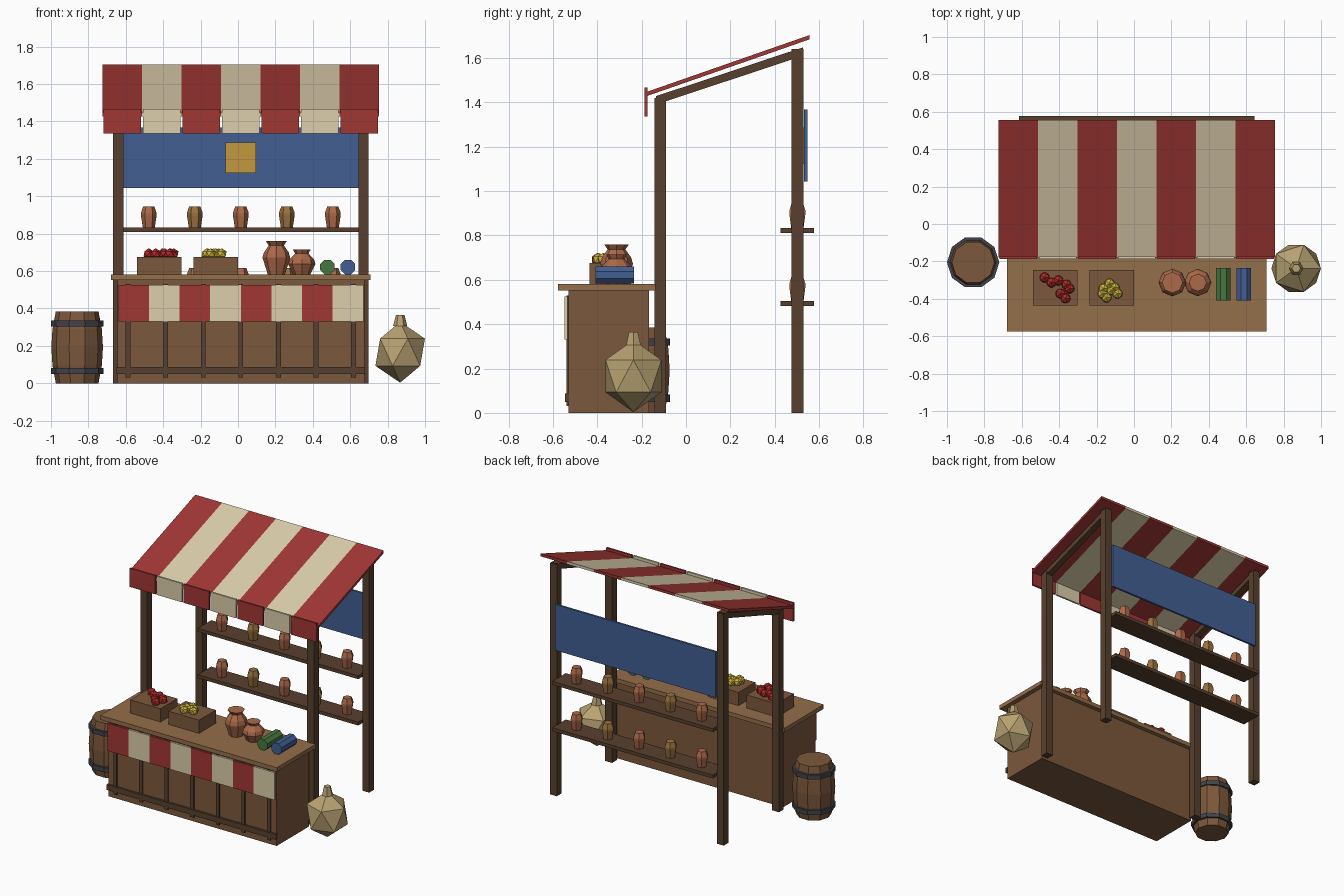
import bpy, bmesh, math
from mathutils import Matrix

if "Cube" in bpy.data.objects:
    bpy.data.objects.remove(bpy.data.objects["Cube"])

CX = 0.015  # centre line of the stall


def mat(name, r, g, b):
    m = bpy.data.materials.new(name)
    lin = [((c / 255 + 0.055) / 1.055) ** 2.4 for c in (r, g, b)]
    m.diffuse_color = (*lin, 1)
    m.use_nodes = True
    m.node_tree.nodes["Principled BSDF"].inputs["Base Color"].default_value = m.diffuse_color
    return m


RED = mat("red_cloth", 160, 55, 52)
CREAM = mat("cream_cloth", 220, 206, 172)
BLUE = mat("blue_cloth", 66, 95, 148)
GREEN = mat("green_cloth", 72, 118, 62)
GOLD = mat("gold_cloth", 196, 152, 62)
DARK = mat("dark_wood", 88, 64, 46)
WOOD = mat("wood", 124, 88, 60)
TOP = mat("counter_wood", 148, 110, 74)
CLAY = mat("clay", 172, 106, 74)
OCHRE = mat("ochre_clay", 154, 114, 64)
IRON = mat("iron", 66, 68, 76)
SACK = mat("sackcloth", 184, 162, 114)
APPLE = mat("red_fruit", 180, 42, 42)
LEMON = mat("yellow_fruit", 206, 182, 62)


def finish(name, bm, material):
    bmesh.ops.recalc_face_normals(bm, faces=bm.faces)
    me = bpy.data.meshes.new(name)
    bm.to_mesh(me)
    bm.free()
    me.materials.append(material)
    ob = bpy.data.objects.new(name, me)
    bpy.context.collection.objects.link(ob)
    return ob


def prism(name, x0, x1, profile, material):
    """Extrude a (y, z) profile from x0 to x1."""
    bm = bmesh.new()
    a = [bm.verts.new((x0, y, z)) for y, z in profile]
    b = [bm.verts.new((x1, y, z)) for y, z in profile]
    bm.faces.new(a)
    bm.faces.new(b)
    for i in range(len(a)):
        j = (i + 1) % len(a)
        bm.faces.new((a[i], a[j], b[j], b[i]))
    return finish(name, bm, material)


def box(name, x0, x1, y0, y1, z0, z1, material):
    return prism(name, x0, x1, [(y0, z0), (y1, z0), (y1, z1), (y0, z1)], material)


def lathe(name, loc, profile, sides, material):
    """Closed low-poly turned shape from (radius, z) rings."""
    bm = bmesh.new()
    rings = [[bm.verts.new((loc[0] + r * math.cos(math.tau * i / sides),
                            loc[1] + r * math.sin(math.tau * i / sides), loc[2] + z))
              for i in range(sides)] for r, z in profile]
    for a, b in zip(rings, rings[1:]):
        for i in range(sides):
            j = (i + 1) % sides
            bm.faces.new((a[i], a[j], b[j], b[i]))
    bm.faces.new(rings[0])
    bm.faces.new(rings[-1])
    return finish(name, bm, material)


def ico(name, loc, r, zscale, material):
    bm = bmesh.new()
    bmesh.ops.create_icosphere(bm, subdivisions=1, radius=r,
                               matrix=Matrix.Translation(loc) @ Matrix.Diagonal((1, 1, zscale, 1)))
    return finish(name, bm, material)


# Frame: posts and sloping rafters on both sides
for side, x in (("left", CX - 0.655), ("right", CX + 0.655)):
    h = 0.027
    box(f"front_post_{side}", x - h, x + h, -0.143, -0.09, 0, 1.42, DARK)
    box(f"back_post_{side}", x - h, x + h, 0.476, 0.53, 0, 1.64, DARK)
    prism(f"rafter_{side}", x - 0.022, x + 0.022,
          [(-0.135, 1.39), (0.528, 1.61), (0.528, 1.648), (-0.135, 1.428)], DARK)

# Striped awning with hanging valance flaps
pitch = 1.479 / 7
for i in range(7):
    x0 = -0.725 + i * pitch
    m = CREAM if i % 2 else RED
    prism(f"awning_stripe_{i}", x0, x0 + pitch,
          [(-0.18, 1.427), (0.557, 1.684), (0.557, 1.703), (-0.18, 1.446)], m)
    box(f"valance_flap_{i}", x0 + 0.006, x0 + pitch - 0.006, -0.187, -0.174, 1.335, 1.467, m)

# Back banner and its plain patch
box("back_banner", CX - 0.63, CX + 0.63, 0.533, 0.548, 1.043, 1.368, BLUE)
box("banner_patch", CX - 0.082, CX + 0.082, 0.522, 0.534, 1.123, 1.286, GOLD)

# Counter
box("counter_body", CX - 0.66, CX + 0.66, -0.53, -0.167, 0, 0.552, WOOD)
box("counter_top", CX - 0.693, CX + 0.693, -0.576, -0.137, 0.552, 0.582, TOP)
box("counter_rail", CX - 0.665, CX + 0.665, -0.545, -0.528, 0.05, 0.088, DARK)
for i in range(7):
    x = CX + (i - 3) * 0.201
    box(f"counter_slat_{i}", x - 0.013, x + 0.013, -0.539, -0.528, 0.03, 0.53, DARK)
w = 1.31 / 8
for i in range(8):
    x = CX - 0.655 + i * w
    box(f"counter_cloth_{i}", x, x + w, -0.547, -0.534, 0.33, 0.525, CREAM if i % 2 else RED)

# Back shelves with rows of small pots
for s, z in (("lower", 0.481), ("upper", 0.81)):
    box(f"{s}_shelf", CX - 0.63, CX + 0.63, 0.427, 0.578, z, z + 0.024, DARK)
    for i in range(5):
        lathe(f"{s}_pot_{i}", (CX + (i - 2) * 0.246, 0.502, z + 0.023),
              [(0.032, 0), (0.042, 0.065), (0.036, 0.092), (0.029, 0.112)][:2]
              + [(0.042, 0.078), (0.03, 0.112)], 6, OCHRE if i % 2 else CLAY)

# Fruit crates
red_spots = [(-.478, -.286), (-.441, -.313), (-.404, -.302), (-.361, -.324),
             (-.345, -.345), (-.393, -.372), (-.366, -.398)]
yellow_spots = [(-.131, -.318), (-.163, -.345), (-.104, -.34), (-.168, -.372),
                (-.088, -.372), (-.147, -.393), (-.12, -.355)]
for name, x, spots, m in (("red", -0.422, red_spots, APPLE), ("yellow", -0.12, yellow_spots, LEMON)):
    box(f"{name}_fruit_crate", x - 0.119, x + 0.119, -0.436, -0.247, 0.582, 0.676, WOOD)
    for i, (fx, fy) in enumerate(spots):
        ico(f"{name}_fruit_{i}", (fx, fy, 0.692), 0.03, 1, m)

# Clay vases
lathe("tall_vase", (0.205, -0.313, 0.582),
      [(0.046, 0), (0.074, 0.09), (0.066, 0.118), (0.04, 0.155), (0.056, 0.178)], 8, CLAY)
lathe("short_vase", (0.341, -0.313, 0.582),
      [(0.046, 0), (0.073, 0.055), (0.066, 0.08), (0.036, 0.112), (0.047, 0.132)], 8, CLAY)

# Cloth rolls lying front to back
for name, x, m in (("green", 0.478, GREEN), ("blue", 0.588, BLUE)):
    a = [math.tau * (k + 0.5) / 8 for k in range(8)]
    roll = lathe(f"{name}_cloth_roll", (0, 0, 0), [(0.042, -0.087), (0.042, 0.087)], 8, m)
    roll.data.transform(Matrix.Translation((x, -0.322, 0.621)) @ Matrix.Rotation(math.pi / 2, 4, 'X')
                        @ Matrix.Rotation(math.pi / 8, 4, 'Z'))

# Barrel with iron hoops
B = (-0.86, -0.205, 0)
lathe("barrel", B, [(0.114, 0), (0.132, 0.095), (0.138, 0.192), (0.132, 0.29), (0.114, 0.385)], 10, WOOD)
for name, z in (("lower", 0.05), ("upper", 0.303)):
    lathe(f"{name}_hoop", B, [(0.14, z), (0.14, z + 0.032)], 10, IRON)

# Sack with tied neck
ico("sack", (0.867, -0.237, 0.166), 0.148, 1.1, SACK)
lathe("sack_neck", (0.867, -0.237, 0.305), [(0.038, 0), (0.023, 0.06)], 6, SACK)
